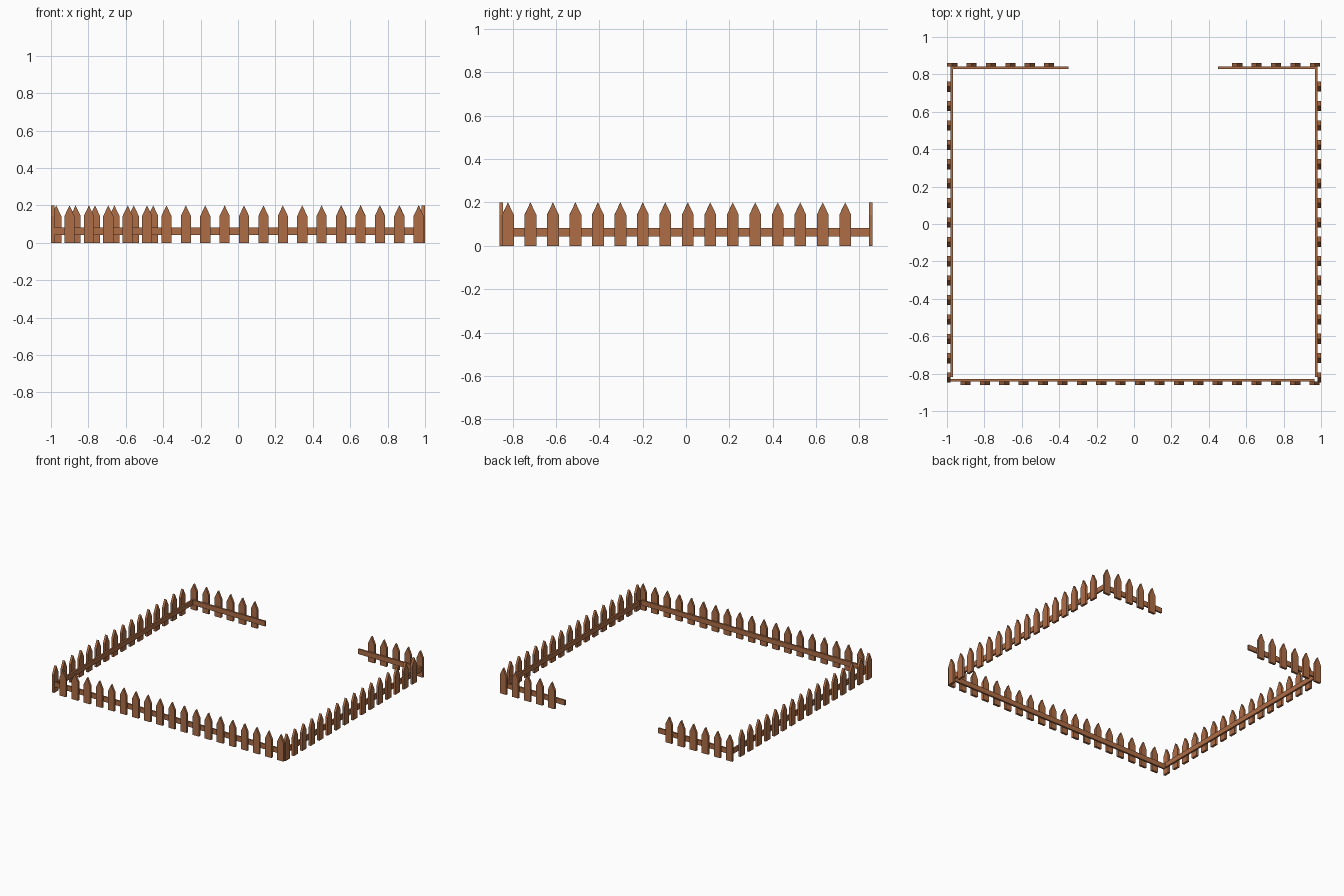
import bpy
import bmesh
import math

old = bpy.data.objects.get("Cube")
if old:
    bpy.data.objects.remove(old, do_unlink=True)

# Single wood colour
wood = bpy.data.materials.new("brown wood")
wood.use_nodes = True
colour = (0.42, 0.155, 0.062, 1)
wood.diffuse_color = colour
wood.node_tree.nodes["Principled BSDF"].inputs["Base Color"].default_value = colour

HEIGHT, SHOULDER, WIDTH, THICK = 0.2, 0.143, 0.054, 0.018
STEP = 0.1037
RAIL_LOW, RAIL_HIGH, RAIL_THICK = 0.043, 0.082, 0.013


def extruded_profile(name, outline, depth):
    """Extrude an x-z outline along +y."""
    bm = bmesh.new()
    face = bm.faces.new([bm.verts.new((x, 0, z)) for x, z in outline])
    moved = bmesh.ops.extrude_face_region(bm, geom=[face])["geom"]
    verts = [v for v in moved if isinstance(v, bmesh.types.BMVert)]
    bmesh.ops.translate(bm, verts=verts, vec=(0, depth, 0))
    bmesh.ops.recalc_face_normals(bm, faces=bm.faces)
    mesh = bpy.data.meshes.new(name)
    bm.to_mesh(mesh)
    bm.free()
    mesh.materials.append(wood)
    return mesh


def place(name, mesh, location, turn):
    obj = bpy.data.objects.new(name, mesh)
    obj.location = location
    obj.rotation_euler.z = turn
    bpy.context.collection.objects.link(obj)


# Pointed picket shared by all runs; its outer face is at local y = 0
half = WIDTH / 2
picket = extruded_profile("picket", [(-half, 0), (half, 0), (half, SHOULDER),
                                     (0, HEIGHT), (-half, SHOULDER)], THICK)


def fence_run(name, turn, offset, first, count, rail_start, rail_end):
    """Pickets and rail along local x, offset outward from the centre."""
    c, s = math.cos(turn), math.sin(turn)

    def spot(along, inset):
        y = inset - offset
        return (along * c - y * s, along * s + y * c, 0)

    for i in range(count):
        place(f"{name}_picket_{i + 1}", picket, spot(first + i * STEP, 0), turn)
    rail = extruded_profile(f"{name}_rail", [
        (rail_start, RAIL_LOW), (rail_end, RAIL_LOW),
        (rail_end, RAIL_HIGH), (rail_start, RAIL_HIGH)], RAIL_THICK)
    place(f"{name}_rail", rail, spot(0, THICK), turn)


# Closed front and sides, back split by a gateway
quarter = math.pi / 2
fence_run("front", 0, 0.861, -0.901, 19, -0.982, 0.966)
fence_run("left", quarter, 1.0, -0.821, 16, -0.817, 0.845)
fence_run("right", -quarter, 1.0, -0.734, 16, -0.845, 0.817)
fence_run("back_left", math.pi, 0.861, -0.967, 5, -0.972, -0.45)
fence_run("back_right", math.pi, 0.861, 0.972 - 5 * STEP, 6, 0.35, 0.982)
